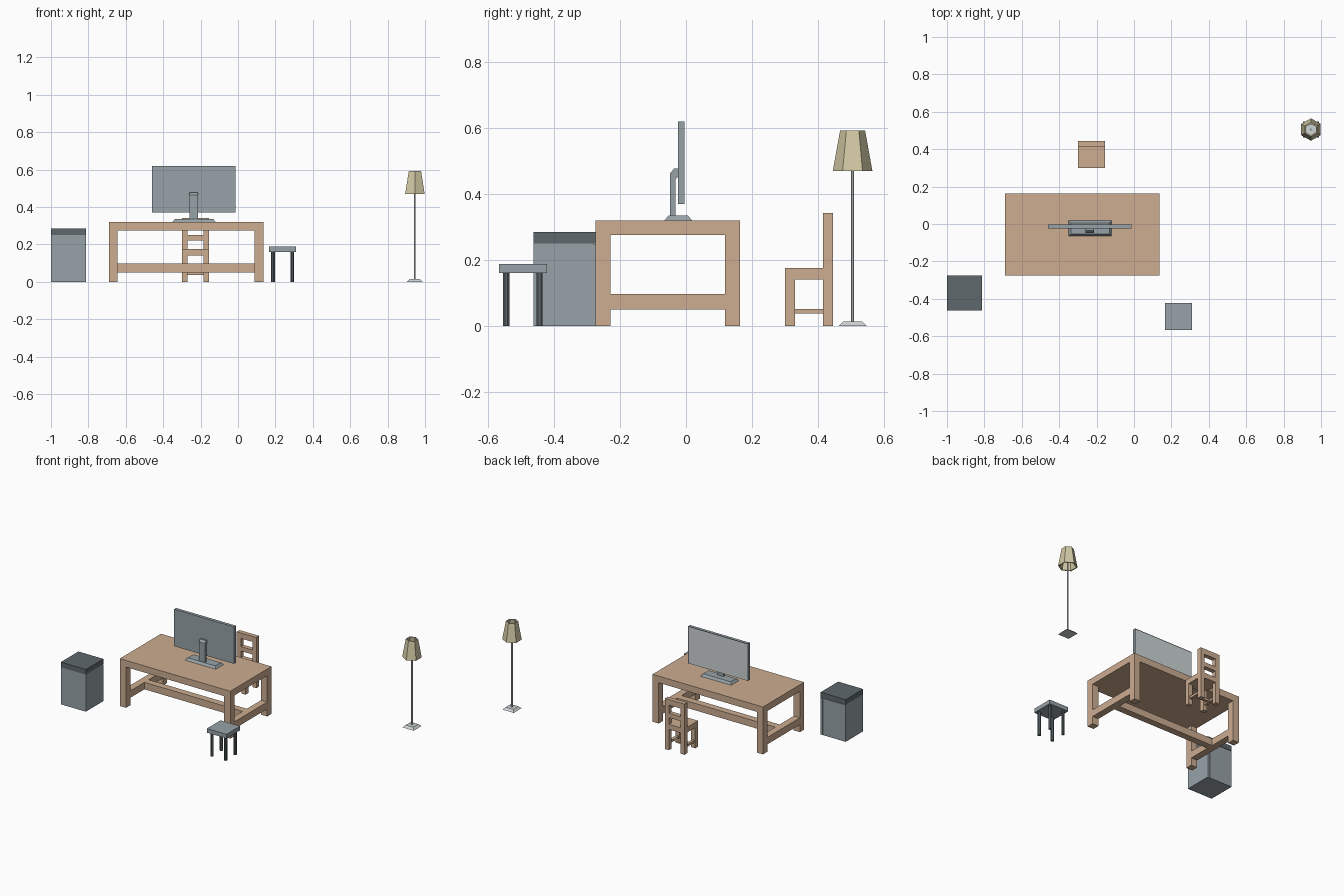
import bpy, bmesh, math

if "Cube" in bpy.data.objects:
    bpy.data.objects.remove(bpy.data.objects["Cube"])


def mat(name, r, g, b):
    lin = lambda c: ((c / 255 + 0.055) / 1.055) ** 2.4
    m = bpy.data.materials.new(name)
    m.diffuse_color = (lin(r), lin(g), lin(b), 1)
    m.use_nodes = True
    m.node_tree.nodes["Principled BSDF"].inputs["Base Color"].default_value = m.diffuse_color
    return m


WOOD = mat("wood", 205, 173, 145)
GREY = mat("mid_grey_metal", 151, 162, 167)
DARK = mat("dark_grey_metal", 94, 104, 108)
LIGHT = mat("light_metal", 205, 212, 213)
SHADE = mat("cream_shade", 210, 201, 165)


def finish(name, bm, *mats):
    bmesh.ops.recalc_face_normals(bm, faces=bm.faces)
    me = bpy.data.meshes.new(name)
    bm.to_mesh(me)
    bm.free()
    ob = bpy.data.objects.new(name, me)
    bpy.context.collection.objects.link(ob)
    for m in mats:
        me.materials.append(m)
    return ob


def box(name, x, y, z, m, top_inset=0.0):
    """Box from (min, max) ranges; the top can be drawn in to make a bevelled foot."""
    bm = bmesh.new()
    i = top_inset
    lo = [bm.verts.new((a, b, z[0])) for a, b in
          ((x[0], y[0]), (x[1], y[0]), (x[1], y[1]), (x[0], y[1]))]
    hi = [bm.verts.new((a, b, z[1])) for a, b in
          ((x[0] + i, y[0] + i), (x[1] - i, y[0] + i), (x[1] - i, y[1] - i), (x[0] + i, y[1] - i))]
    bm.faces.new(lo)
    bm.faces.new(hi)
    for k in range(4):
        n = (k + 1) % 4
        bm.faces.new((lo[k], lo[n], hi[n], hi[k]))
    return finish(name, bm, m)


def rings(name, cx, cy, profile, sides, m, phase=0.0, closed=False):
    """Loft polygon rings given as (radius, z); closed joins last ring to first."""
    bm = bmesh.new()
    loops = [[bm.verts.new((cx + r * math.cos(phase + 2 * math.pi * k / sides),
                            cy + r * math.sin(phase + 2 * math.pi * k / sides), z))
              for k in range(sides)] for r, z in profile]
    pairs = list(zip(loops, loops[1:]))
    if closed:
        pairs.append((loops[-1], loops[0]))
    else:
        bm.faces.new(loops[0])
        bm.faces.new(loops[-1])
    for a, b in pairs:
        for k in range(sides):
            n = (k + 1) % sides
            bm.faces.new((a[k], a[n], b[n], b[k]))
    return finish(name, bm, m)


def h_frame(name, x, y, z, leg, w):
    """Two side rails joined by one long middle rail."""
    for side, a in (("left", x[0]), ("right", x[1] - leg)):
        c = a + leg / 2
        box(f"{name}_{side}_rail", (c - w / 2, c + w / 2), (y[0] + leg, y[1] - leg), z, WOOD)
    c = (y[0] + y[1]) / 2
    box(f"{name}_middle_rail", (x[0] + leg / 2 + w / 2, x[1] - leg / 2 - w / 2),
        (c - w / 2, c + w / 2), z, WOOD)


# Table
tx, ty, t = (-0.69, 0.135), (-0.275, 0.164), 0.046
box("table_top", tx, ty, (0.275, 0.32), WOOD)
for a in (tx[0], tx[1] - t):
    for b in (ty[0], ty[1] - t):
        box("table_leg", (a, a + t), (b, b + t), (0, 0.275), WOOD)
h_frame("table", tx, ty, (0.05, 0.097), t, t)

# Chair, facing the table
cx, cy, c = (-0.30, -0.154), (0.30, 0.445), 0.03
box("chair_seat", cx, (cy[0], cy[1] - c), (0.14, 0.175), WOOD)
for a in (cx[0], cx[1] - c):
    box("chair_front_leg", (a, a + c), (cy[0], cy[0] + c), (0, 0.14), WOOD)
    box("chair_back_post", (a, a + c), (cy[1] - c, cy[1]), (0, 0.342), WOOD)
for z in ((0.14, 0.175), (0.22, 0.25), (0.305, 0.342)):
    box("chair_back_slat", (cx[0] + c, cx[1] - c), (cy[1] - c, cy[1]), z, WOOD)
h_frame("chair", cx, cy, (0.037, 0.052), c, 0.018)

# Monitor stand: bevelled foot, then an arm profile hooked into the panel
box("monitor_foot", (-0.35, -0.12), (-0.065, 0.018), (0.32, 0.335), GREY, 0.012)
bm = bmesh.new()
prof = [(-0.048, 0.33), (-0.032, 0.33), (-0.032, 0.445), (-0.025, 0.452),
        (-0.025, 0.477), (-0.036, 0.477), (-0.048, 0.463)]
f = bm.faces.new([bm.verts.new((-0.258, y, z)) for y, z in prof])
ext = bmesh.ops.extrude_face_region(bm, geom=[f])
bmesh.ops.translate(bm, vec=(0.045, 0, 0),
                    verts=[v for v in ext["geom"] if isinstance(v, bmesh.types.BMVert)])
finish("monitor_arm", bm, GREY)

# Monitor panel with inset screen on the chair side
panel = box("monitor_panel", (-0.459, -0.013), (-0.025, -0.004), (0.37, 0.62), GREY)
bm = bmesh.new()
bm.from_mesh(panel.data)
face = max(bm.faces, key=lambda q: q.normal.y)
bmesh.ops.inset_individual(bm, faces=[face], thickness=0.007, depth=-0.003)
face.material_index = 1
bm.to_mesh(panel.data)
bm.free()
panel.data.materials.append(LIGHT)

# Cabinet with dark top and a door on the back side
box("cabinet_body", (-1.0, -0.813), (-0.462, -0.281), (0, 0.25), GREY)
box("cabinet_top", (-1.0, -0.813), (-0.462, -0.275), (0.25, 0.285), DARK)
box("cabinet_door", (-1.0, -0.832), (-0.281, -0.275), (0.0, 0.248), GREY)
box("cabinet_door_edge", (-0.828, -0.813), (-0.281, -0.275), (0, 0.248), GREY)

# Stool
box("stool_seat", (0.165, 0.311), (-0.567, -0.422), (0.16, 0.188), GREY)
for a in (0.187, 0.290):
    for b in (-0.545, -0.444):
        rings("stool_leg", a, b, [(0.0105, 0), (0.0105, 0.16)], 8, DARK, math.pi / 8)

# Floor lamp: square foot, thin pole, open six-sided shade
lx, ly = 0.946, 0.505
box("lamp_foot", (lx - 0.042, lx + 0.042), (ly - 0.042, ly + 0.042), (0, 0.014), LIGHT, 0.014)
rings("lamp_pole", lx, ly, [(0.005, 0.012), (0.005, 0.50)], 6, LIGHT, math.pi / 6)
rings("lamp_shade", lx, ly, [(0.060, 0.47), (0.038, 0.592), (0.030, 0.592), (0.052, 0.47)],
      6, SHADE, math.pi / 6, closed=True)
